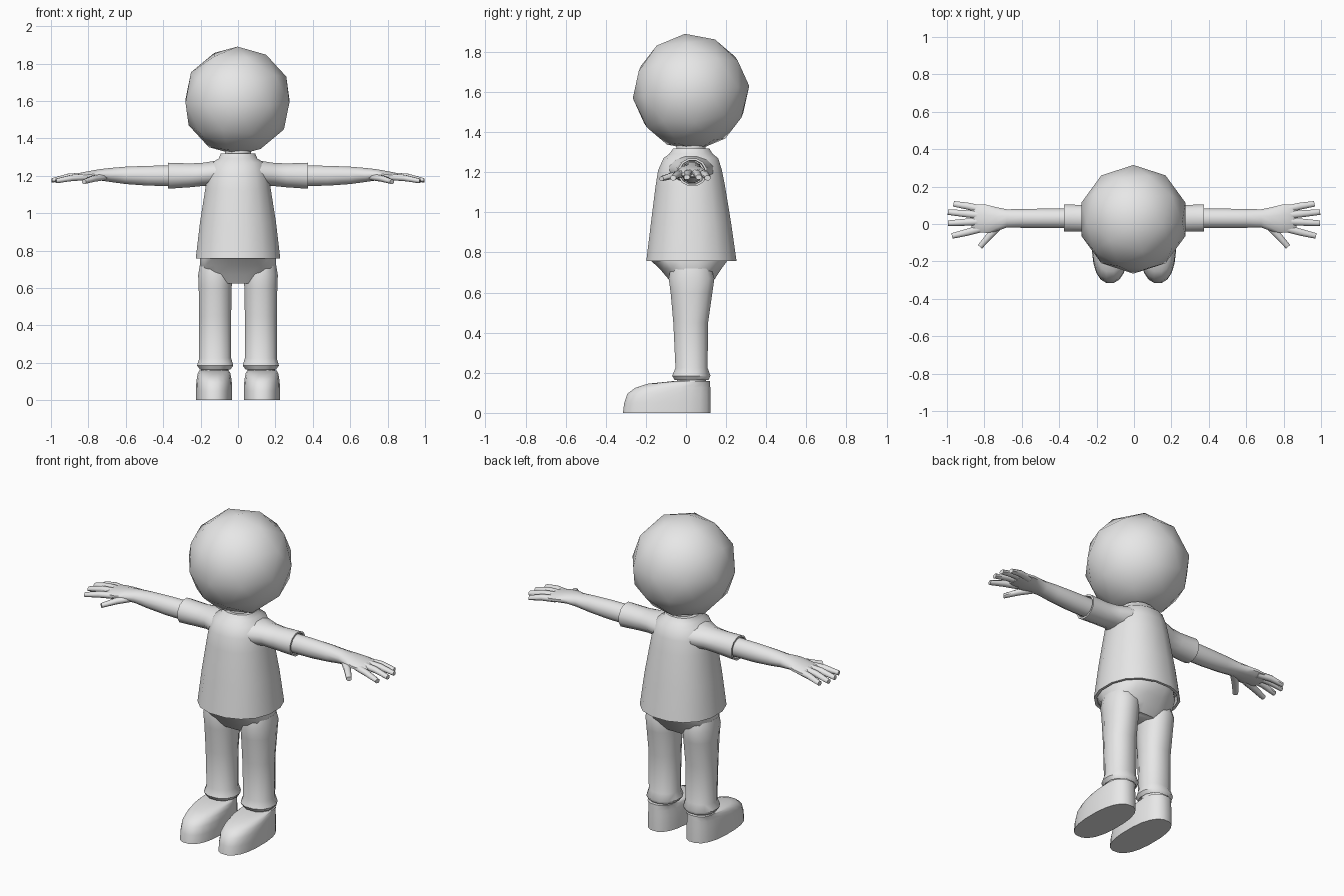
import bpy, bmesh, math
from mathutils import Vector, Matrix

grey = bpy.data.materials.new("plain grey")
grey.diffuse_color = (0.8, 0.8, 0.8, 1)

X, Y, Z = Vector((1, 0, 0)), Vector((0, 1, 0)), Vector((0, 0, 1))


def finish(name, bm, mirror=False, angle=50):
    """Turn a bmesh into a smooth object, mirrored in x if wanted."""
    bmesh.ops.recalc_face_normals(bm, faces=bm.faces)
    mesh = bpy.data.meshes.new(name)
    bm.to_mesh(mesh)
    bm.free()
    mesh.materials.append(grey)
    ob = bpy.data.objects.new(name, mesh)
    bpy.context.collection.objects.link(ob)
    bpy.ops.object.select_all(action='DESELECT')
    ob.select_set(True)
    bpy.context.view_layer.objects.active = ob
    bpy.ops.object.shade_smooth_by_angle(angle=math.radians(angle))
    if mirror:
        ob.modifiers.new("Mirror", 'MIRROR').use_mirror_merge = False
    return ob


def loft(bm, sections, u, v, sides=12, power=2.0):
    """Skin rings given as (centre, radius along u, radius along v)."""
    def bend(c):
        return math.copysign(abs(c) ** (2 / power), c)
    rings = []
    for centre, ru, rv in sections:
        ring = []
        for i in range(sides):
            a = 2 * math.pi * (i + 0.5) / sides
            ring.append(bm.verts.new(Vector(centre) + u * ru * bend(math.cos(a))
                                     + v * rv * bend(math.sin(a))))
        rings.append(ring)
    for r, s in zip(rings, rings[1:]):
        for i in range(sides):
            j = (i + 1) % sides
            bm.faces.new((r[i], r[j], s[j], s[i]))
    bm.faces.new(rings[0])
    bm.faces.new(rings[-1])


def upright(name, rows, mirror=False, x=0, sides=16, power=2.0):
    """Vertical loft from rows of (z, half width, front y, back y)."""
    bm = bmesh.new()
    loft(bm, [((x, (f + b) / 2, z), w, (b - f) / 2) for z, w, f, b in rows],
         X, Y, sides, power)
    return finish(name, bm, mirror)


def sideways(bm, rows, sides=12):
    """Loft along x from rows of (x, y, z, half depth, half height)."""
    loft(bm, [((x, y, z), ry, rz) for x, y, z, ry, rz in rows], Y, Z, sides)


# head
bm = bmesh.new()
bmesh.ops.create_icosphere(bm, subdivisions=2, radius=0.292,
                           matrix=Matrix.Translation((-0.003, 0.025, 1.6))
                           @ Matrix.Rotation(math.radians(6), 4, 'X'))
finish("head", bm, angle=60)

# neck
upright("neck", [(1.27, 0.072, -0.05, 0.1), (1.37, 0.072, -0.05, 0.1)], sides=12)

# shirt body, with a lip turned in at the hem
upright("shirt", [(0.80, 0.212, -0.18, 0.235), (0.757, 0.215, -0.185, 0.24),
                  (0.757, 0.23, -0.202, 0.256), (0.95, 0.207, -0.178, 0.228),
                  (1.13, 0.178, -0.155, 0.198), (1.21, 0.165, -0.142, 0.182),
                  (1.27, 0.142, -0.115, 0.163), (1.292, 0.105, -0.085, 0.135),
                  (1.318, 0.094, -0.066, 0.118)], power=2.2)

# sleeves, with a lip turned in at the cuff
bm = bmesh.new()
sideways(bm, [(0.04, 0.025, 1.21, 0.125, 0.076), (0.13, 0.025, 1.213, 0.112, 0.068),
              (0.19, 0.03, 1.207, 0.083, 0.064), (0.26, 0.03, 1.202, 0.074, 0.066),
              (0.375, 0.032, 1.2, 0.075, 0.072), (0.375, 0.032, 1.2, 0.064, 0.061),
              (0.35, 0.032, 1.2, 0.062, 0.059)])
finish("sleeves", bm, True)

# arms running into the palms
bm = bmesh.new()
sideways(bm, [(0.3, 0.03, 1.2, 0.055, 0.057), (0.48, 0.03, 1.2, 0.054, 0.055),
              (0.6, 0.03, 1.202, 0.052, 0.048), (0.68, 0.03, 1.204, 0.05, 0.039),
              (0.74, 0.025, 1.205, 0.068, 0.031), (0.79, 0.028, 1.2, 0.078, 0.027),
              (0.845, 0.032, 1.195, 0.076, 0.021), (0.87, 0.032, 1.19, 0.06, 0.012)])
finish("arms", bm, True)

# fingers and thumb: start, middle and tip of each
digits = [((0.81, 0.077, 1.194), (0.89, 0.096, 1.19), (0.965, 0.108, 1.172)),
          ((0.82, 0.047, 1.2), (0.91, 0.056, 1.194), (0.995, 0.064, 1.175)),
          ((0.82, 0.014, 1.2), (0.91, 0.009, 1.194), (0.995, 0.004, 1.175)),
          ((0.81, -0.022, 1.194), (0.89, -0.044, 1.188), (0.973, -0.064, 1.172)),
          ((0.71, 0.0, 1.195), (0.77, -0.06, 1.185), (0.824, -0.122, 1.168))]
bm = bmesh.new()
for a, b, c in digits:
    side = (Vector(c) - Vector(a)).cross(Z).normalized()
    loft(bm, [(a, 0.022, 0.019), (b, 0.02, 0.018), (c, 0.016, 0.013)], side, Z, 8)
finish("fingers", bm, True)

# hips, narrowing to the crotch
upright("hips", [(0.625, 0.15, -0.06, 0.11), (0.67, 0.195, -0.092, 0.147),
                 (0.72, 0.207, -0.135, 0.18), (0.765, 0.208, -0.185, 0.215),
                 (0.79, 0.205, -0.175, 0.215)], power=2.3)

# trouser legs, flared at the hem
upright("trouser_legs", [(0.185, 0.075, -0.045, 0.1), (0.165, 0.085, -0.06, 0.115),
                         (0.185, 0.1, -0.072, 0.125), (0.225, 0.088, -0.055, 0.11),
                         (0.45, 0.088, -0.066, 0.113), (0.6, 0.091, -0.08, 0.135),
                         (0.67, 0.094, -0.09, 0.145), (0.72, 0.085, -0.08, 0.13)],
        True, 0.122, 12, 2.2)

# ankles between hem and shoe
upright("ankles", [(0.13, 0.078, -0.05, 0.105), (0.2, 0.074, -0.045, 0.1)],
        True, 0.125, 12)

# shoes, with low rounded toes and upright heels
upright("shoes", [(0.0, 0.098, -0.317, 0.125), (0.05, 0.098, -0.31, 0.125),
                  (0.095, 0.096, -0.295, 0.124), (0.125, 0.092, -0.255, 0.123),
                  (0.146, 0.087, -0.19, 0.122), (0.158, 0.08, -0.07, 0.12)],
        True, 0.128, 20, 2.4)
